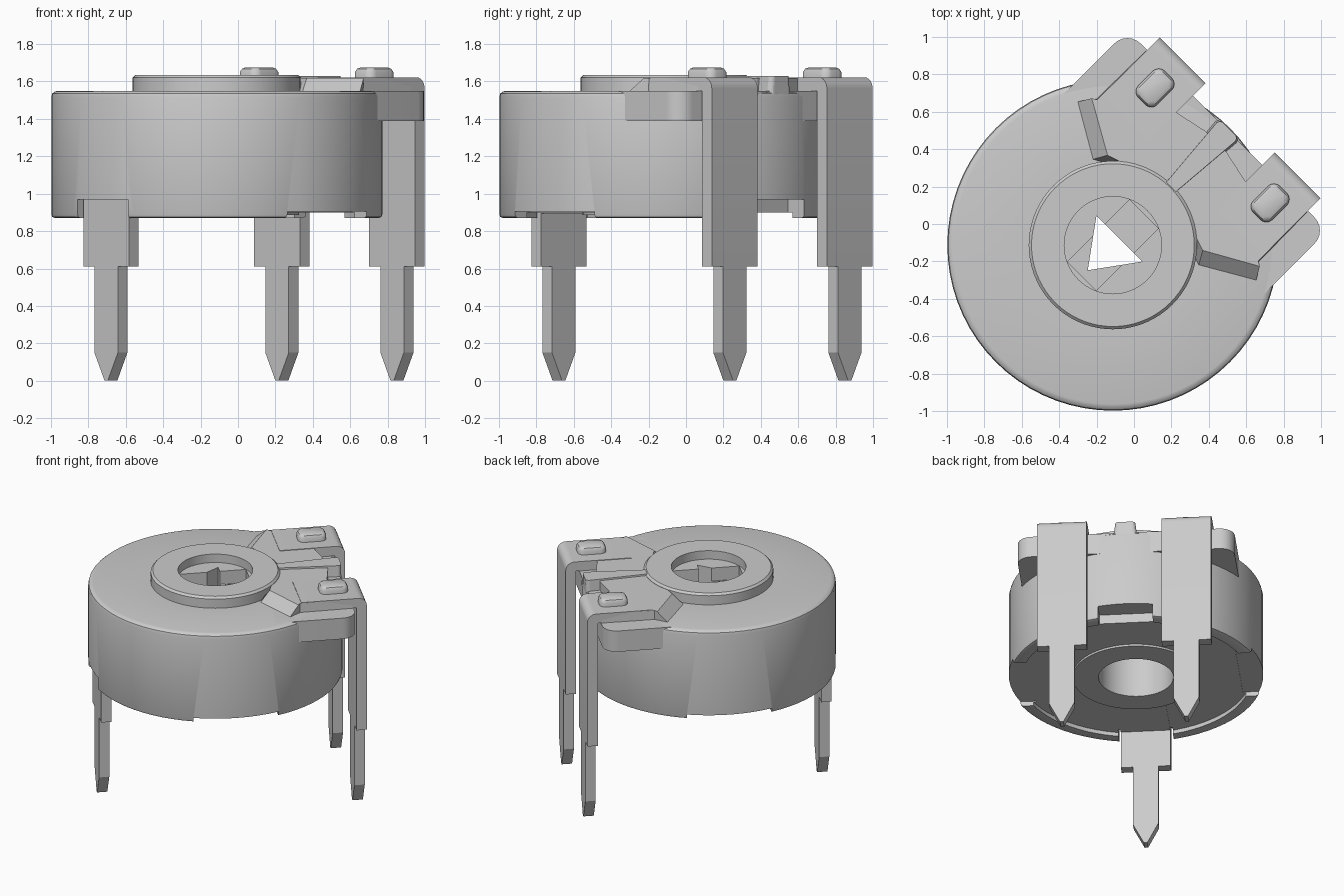
import bpy, bmesh, math
from mathutils import Matrix, Vector

cube = bpy.data.objects.get("Cube")
if cube:
    bpy.data.objects.remove(cube, do_unlink=True)

grey = bpy.data.materials.new("plain grey")
grey.use_nodes = True
grey.diffuse_color = (0.6, 0.6, 0.6, 1)
grey.node_tree.nodes["Principled BSDF"].inputs["Base Color"].default_value = (0.6, 0.6, 0.6, 1)

# The part is modelled with its terminals towards +x, then turned 45 degrees
PLACE = Matrix.Translation((-0.113, -0.113, 0)) @ Matrix.Rotation(math.radians(45), 4, 'Z')


def finish(name, bm):
    bmesh.ops.recalc_face_normals(bm, faces=bm.faces)
    bm.transform(PLACE)
    mesh = bpy.data.meshes.new(name)
    bm.to_mesh(mesh)
    bm.free()
    mesh.materials.append(grey)
    ob = bpy.data.objects.new(name, mesh)
    bpy.context.collection.objects.link(ob)
    return ob


def loft(name, low, high):
    """Solid between two matching outlines of 3D points."""
    bm = bmesh.new()
    a = [bm.verts.new(p) for p in low]
    b = [bm.verts.new(p) for p in high]
    bm.faces.new(a)
    bm.faces.new(b)
    for i in range(len(a)):
        j = (i + 1) % len(a)
        bm.faces.new((a[i], a[j], b[j], b[i]))
    return finish(name, bm)


def prism(name, pts, lo, hi, axis='z'):
    """Extrude a 2D outline along one axis."""
    put = {'z': lambda p, c: (p[0], p[1], c),
           'y': lambda p, c: (p[0], c, p[1]),
           'x': lambda p, c: (c, p[0], p[1])}[axis]
    return loft(name, [put(p, lo) for p in pts], [put(p, hi) for p in pts])


def rect(x0, x1, y0, y1):
    return [(x0, y0), (x1, y0), (x1, y1), (x0, y1)]


def mirrored(half):
    return half + [(x, -y) for x, y in reversed(half)]


def arc(cx, cy, r, a0, a1, n=6):
    angles = [math.radians(a0 + (a1 - a0) * i / n) for i in range(n + 1)]
    return [(cx + r * math.cos(a), cy + r * math.sin(a)) for a in angles]


def round_rect(cx, cy, hx, hy, r):
    pts = []
    for sx, sy, a in ((1, 1, 0), (-1, 1, 90), (-1, -1, 180), (1, -1, 270)):
        pts += arc(cx + sx * (hx - r), cy + sy * (hy - r), r, a, a + 90)
    return pts


def lathe(name, profile, steps=72):
    bm = bmesh.new()
    vs = [bm.verts.new((r, 0, z)) for r, z in profile]
    es = [bm.edges.new(p) for p in zip(vs, vs[1:])]
    bmesh.ops.spin(bm, geom=vs + es, cent=(0, 0, 0), axis=(0, 0, 1),
                   angle=math.tau, steps=steps, use_duplicate=False)
    bmesh.ops.remove_doubles(bm, verts=bm.verts, dist=0.0005)
    return finish(name, bm)


def smooth(ob, angle=35):
    bpy.ops.object.select_all(action='DESELECT')
    ob.select_set(True)
    bpy.context.view_layer.objects.active = ob
    bpy.ops.object.shade_smooth_by_angle(angle=math.radians(angle))


def cut(ob, cutter):
    bpy.context.view_layer.objects.active = ob
    mod = ob.modifiers.new("cut", 'BOOLEAN')
    mod.operation = 'DIFFERENCE'
    mod.solver = 'EXACT'
    mod.object = cutter
    bpy.ops.object.modifier_apply(modifier=mod.name)
    bpy.data.objects.remove(cutter, do_unlink=True)


# Round housing with its raised collar, underside recess and hub
body = lathe("housing", [
    (0, 1.42), (0.26, 1.42), (0.26, 0.885), (0.44, 0.885), (0.44, 0.90), (0.80, 0.90),
    (0.80, 0.87), (0.865, 0.87), (0.88, 0.876), (0.885, 0.89), (0.885, 1.515),
    (0.88, 1.535), (0.867, 1.546), (0.85, 1.55), (0.45, 1.55), (0.45, 1.62),
    (0.435, 1.635), (0.26, 1.635), (0.26, 1.57), (0, 1.57)])

# Notches in the lower rim
for side in (-1, 1):
    cut(body, prism("side_notch", rect(-0.30, 0.30, side * 0.86 - 0.14, side * 0.86 + 0.14), 0.8, 0.905))
    cut(body, prism("end_notch", rect(side * 0.87 - 0.13, side * 0.87 + 0.13, -0.19, 0.19), 0.8, 0.97))

# Screwdriver slot and triangular through hole
cut(body, prism("slot", rect(-0.235, 0.235, -0.108, 0.108), 1.47, 1.60))
cut(body, prism("arrow_hole", [(-0.19, 0), (0.05, -0.174), (0.05, 0.174)], 1.3, 1.7))
smooth(body)

# Terminal block with rounded outer corners
block = prism("terminal_block", mirrored([(0.3, 0.757)] + arc(0.767, 0.657, 0.1, 90, 0)), 1.39, 1.55)
smooth(block)

# Raised land with sloping flanks
foot = mirrored([(0.36, 0.18), (0.24, 0.405), (0.40, 0.68), (0.49, 0.615), (0.86, 0.61),
                 (0.86, 0.27), (0.74, 0.27), (0.78, 0.085)])
crown = mirrored([(0.38, 0.18), (0.32, 0.36), (0.475, 0.635), (0.49, 0.61), (0.86, 0.605),
                  (0.86, 0.27), (0.74, 0.27), (0.78, 0.085)])
loft("raised_land", [(x, y, 1.54) for x, y in foot], [(x, y, 1.618) for x, y in crown])

# Tapered wiper tongue
low = mirrored([(0.44, 0.042)] + arc(0.85, 0.053, 0.03, 80, 0, 4))
loft("tongue", [(x, y, 1.53) for x, y in low], [(x, y * 0.85, 1.63) for x, y in low])

# Two bent terminals: strap, pin and rivet head
PIN = [(-0.0885, 0.62), (-0.0885, 0.15), (-0.012, 0), (0.012, 0), (0.0885, 0.15), (0.0885, 0.62)]
strap = ([(0.5, 1.55), (0.5, 1.622)] + arc(0.903, 1.562, 0.06, 90, 0)
         + [(0.963, 0.61), (0.89, 0.61), (0.89, 1.55)])
for side, label in ((1, "left"), (-1, "right")):
    c = side * 0.435
    smooth(prism(label + "_terminal_strap", strap, c - 0.173, c + 0.173, 'y'))
    prism(label + "_terminal_pin", [(y + c, z) for y, z in PIN], 0.89, 0.963, 'x')
    levels = [(0.10, 1.60), (0.10, 1.65), (0.09, 1.668), (0.075, 1.675)]
    bm = bmesh.new()
    rings = [[bm.verts.new((x, y, z)) for x, y in round_rect(0.754, c, h, h - 0.028, h * 0.45)]
             for h, z in levels]
    for a, b in zip(rings, rings[1:]):
        for i in range(len(a)):
            j = (i + 1) % len(a)
            bm.faces.new((a[i], a[j], b[j], b[i]))
    bm.faces.new(rings[0])
    bm.faces.new(rings[-1])
    smooth(finish(label + "_rivet", bm))

# Wiper terminal on the opposite rim
prism("wiper_terminal_strap", rect(-0.173, 0.173, 0.61, 0.968), -0.837, -0.765, 'x')
prism("wiper_terminal_pin", PIN, -0.837, -0.765, 'x')
prism("wiper_inner_strap", rect(-0.80, -0.40, -0.173, 0.173), 0.895, 0.965)
